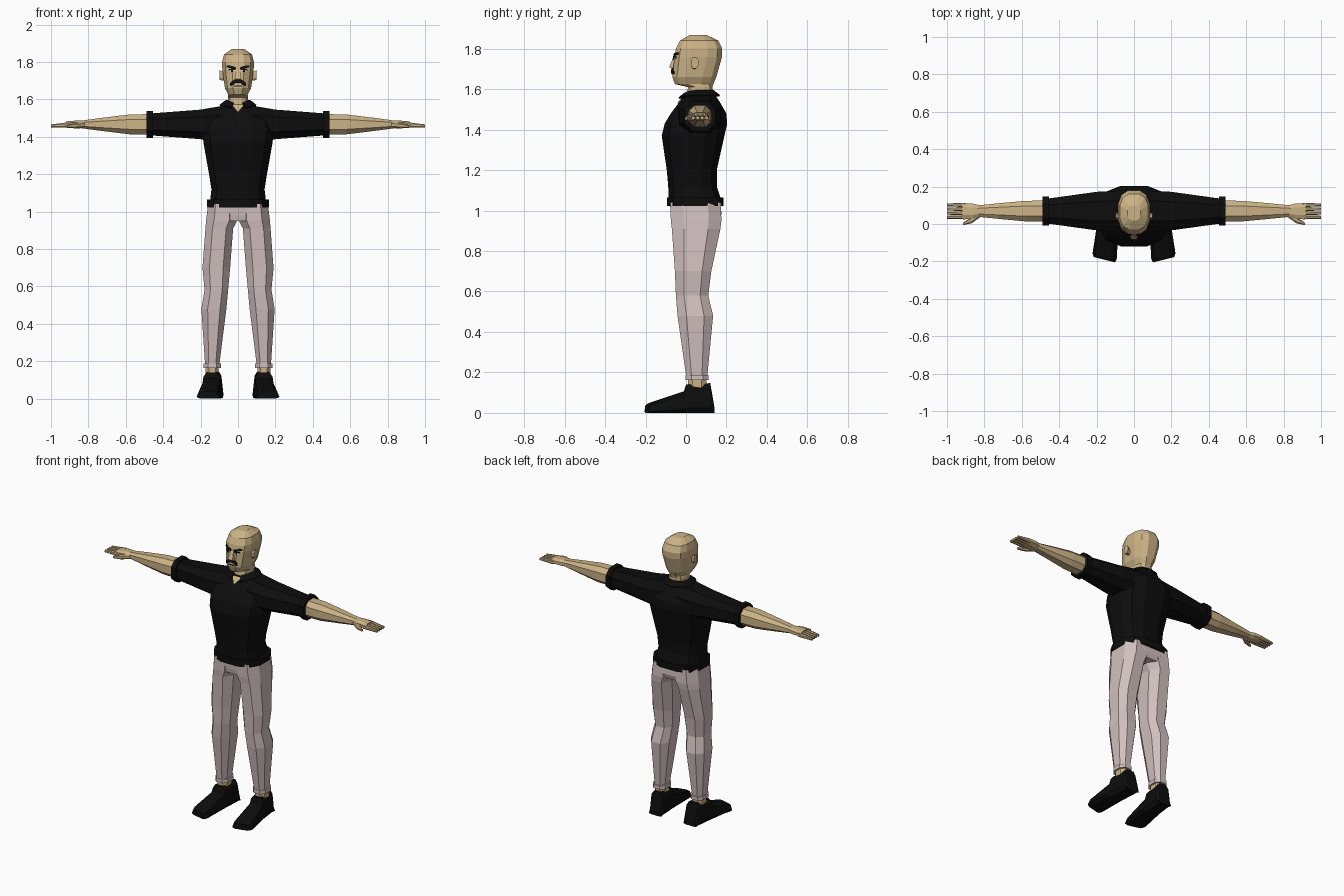
import bpy, bmesh, math
from mathutils import Vector
from mathutils.bvhtree import BVHTree

default_cube = bpy.data.objects.get("Cube")
if default_cube:
    bpy.data.objects.remove(default_cube, do_unlink=True)


def material(name, red, green, blue):
    mat = bpy.data.materials.new(name)
    mat.use_nodes = True
    colour = (red, green, blue, 1)
    mat.diffuse_color = colour
    mat.node_tree.nodes["Principled BSDF"].inputs["Base Color"].default_value = colour
    return mat


SKIN = material("tan skin", .6, .45, .24)
BLACK = material("black cloth", .004, .004, .004)
HAIR = material("dark hair", .006, .005, .005)
TROUSER = material("pale pink grey cloth", .64, .53, .52)
WHITE = material("eye white", .75, .72, .66)


def finish(name, mesh_builder, mat, mirror, thickness=0):
    """Turn a bmesh into an object, optionally thickened and mirrored across x."""
    bmesh.ops.recalc_face_normals(mesh_builder, faces=mesh_builder.faces)
    mesh = bpy.data.meshes.new(name)
    mesh_builder.to_mesh(mesh)
    mesh_builder.free()
    mesh.materials.append(mat)
    part = bpy.data.objects.new(name, mesh)
    bpy.context.collection.objects.link(part)
    if thickness:
        solidify = part.modifiers.new("thickness", "SOLIDIFY")
        solidify.thickness = thickness
        solidify.offset = 0
    if mirror:
        part.modifiers.new("mirror", "MIRROR")
    return part


def rounded(angle, power, sides):
    """Squared-off circle point whose outermost corners touch the unit square."""
    fit = math.cos(math.pi / sides) ** power
    return [math.copysign(abs(k) ** power, k) / fit
            for k in (math.cos(angle), math.sin(angle))]


def loft(name, axis, rings, mat, sides=8, power=.8, mirror=True, taper=0):
    """Skin rings of (distance, u centre, u radius, v centre, v radius) along an axis."""
    builder = bmesh.new()
    loops = []
    for distance, u_centre, u_radius, v_centre, v_radius in rings:
        loop = []
        for side in range(sides):
            c, s = rounded(math.tau * (side + .5) / sides, power, sides)
            u = u_centre + u_radius * c * (1 - taper * (s + 1) / 2)
            v = v_centre + v_radius * s
            place = {"X": (distance, u, v), "Y": (u, distance, v), "Z": (u, v, distance)}
            loop.append(builder.verts.new(place[axis]))
        loops.append(loop)
    for lower, upper in zip(loops, loops[1:]):
        for side in range(sides):
            builder.faces.new((lower[side - 1], lower[side], upper[side], upper[side - 1]))
    builder.faces.new(loops[0])
    builder.faces.new(loops[-1])
    return finish(name, builder, mat, mirror)


def body(name, rows, mat, sides=12, power=.74):
    """Upright centred part from rows of (height, half width, front, back)."""
    rings = [(z, 0, half, (front + back) / 2, (back - front) / 2)
             for z, half, front, back in rows]
    return loft(name, "Z", rings, mat, sides, power, False)


def arm(name, rows, mat):
    """Part of the outstretched arm from rows of (x, depth radius, height radius)."""
    rings = [(x, .069, depth, 1.466, height) for x, depth, height in rows]
    loft(name, "X", rings, mat)


def band(name, ends, section, mat):
    """Short upright tube with one cross-section."""
    loft(name, "Z", [(end, *section) for end in ends], mat)


# Head and neck
head = body("head", [
    (1.54, .05, 0, .13), (1.61, .053, .01, .13), (1.625, .052, -.055, .135),
    (1.66, .07, -.067, .15), (1.76, .084, -.057, .178), (1.8, .085, -.05, .179),
    (1.84, .075, -.03, .16), (1.868, .035, .02, .1)], SKIN)
body("nose", [(1.702, .016, -.07, -.03), (1.71, .018, -.084, -.03),
              (1.765, .008, -.058, -.03)], SKIN, 4, 1)
loft("ear", "X", [(.07, .04, .012, 1.72, .02), (.1, .043, .018, 1.73, .027)], SKIN)

# Shirt body with a hem band
torso = body("shirt_body", [
    (1.05, .15, -.085, .175), (1.12, .142, -.088, .152), (1.2, .155, -.095, .152),
    (1.37, .185, -.12, .19), (1.43, .19, -.105, .204), (1.48, .18, -.075, .199),
    (1.54, .13, -.03, .165), (1.575, .08, 0, .142)], BLACK)
body("shirt_hem", [(z, .166, -.094, .186) for z in (1.022, 1.065)], BLACK)

# Sleeves, cuffs and forearms
arm("sleeve", [(.06, .11, .103), (.2, .103, .079), (.46, .067, .059)], BLACK)
arm("sleeve_cuff", [(x, .077, .072) for x in (.455, .488)], BLACK)
arm("forearm", [(.47, .056, .055), (.58, .055, .053), (.72, .042, .036), (.84, .03, .02)], SKIN)

# Hands
arm("palm", [(.82, .03, .02), (.86, .04, .021), (.92, .043, .016)], SKIN)
for index, finger in enumerate(("index", "middle", "ring", "little")):
    y = .036 + .022 * index
    loft(finger + "_finger", "X", [(.9, y, .011, 1.464, .014), (1, y, .008, 1.458, .008)], SKIN)
loft("thumb", "X", [(.82, .055, .018, 1.464, .016), (.87, .02, .017, 1.459, .014),
                    (.915, 0, .006, 1.455, .008)], SKIN)

# Trousers: a shared seat and mirrored legs
body("trouser_seat", [(.95, .1, -.068, .165), (.98, .158, -.074, .175),
                      (1.04, .155, -.08, .172)], TROUSER)
loft("trouser_leg", "Z", [
    (1.04, .08, .08, .047, .125), (.95, .088, .083, .05, .125), (.91, .1, .074, .05, .12),
    (.7, .116, .074, .035, .09), (.58, .116, .063, .03, .08), (.48, .129, .067, .046, .088),
    (.18, .138, .038, .053, .052)], TROUSER)
band("trouser_cuff", (.163, .187), (.138, .047, .055, .057), TROUSER)
band("ankle", (.12, .17), (.138, .035, .055, .046), SKIN)

# Shoes: low toe, tall heel, leaning outwards with a swept toe edge
shoe_rings = [(y, .14 - .09 * y, half, top / 2, top / 2) for y, half, top in (
    (-.208, .06, .04), (-.19, .068, .05), (-.01, .061, .107), (0, .06, .14),
    (.12, .054, .147), (.14, .05, .03))]
shoe = loft("shoe", "Y", shoe_rings, BLACK, power=.45, taper=.3)
for vertex in shoe.data.vertices:
    if vertex.co.y < -.15:
        vertex.co.y += max(0, vertex.co.x - .09) / 4


def strip(name, pairs, mat, mirror, thickness):
    """Thin sheet running through pairs of edge points."""
    builder = bmesh.new()
    edges = [[builder.verts.new(point) for point in pair] for pair in pairs]
    for (a, b), (c, d) in zip(edges, edges[1:]):
        builder.faces.new((a, b, d, c))
    finish(name, builder, mat, mirror, thickness)


def surface(part):
    builder = bmesh.new()
    builder.from_mesh(part.data)
    tree = BVHTree.FromBMesh(builder)
    builder.free()
    return tree


def plate(name, base, columns, mat, thickness=.006, lift=.003):
    """Mirrored strip of (x, top, bottom) columns laid on the front of a base surface."""
    def on_front(x, z):
        hit = base.ray_cast(Vector((x, -1, z)), Vector((0, 1, 0)))[0]
        return hit - Vector((0, lift, 0))
    pairs = [(on_front(x, top), on_front(x, bottom)) for x, top, bottom in columns]
    strip(name, pairs, mat, True, thickness)


# Face details
face = surface(head)
plate("eyebrow", face, [(.01, 1.77, 1.759), (.03, 1.778, 1.765), (.06, 1.782, 1.772)], HAIR)
plate("eye_white", face, [(.017, 1.757, 1.749), (.03, 1.76, 1.746), (.046, 1.757, 1.75)], WHITE)
plate("eye_lid", face, [(.015, 1.761, 1.755), (.03, 1.764, 1.757), (.05, 1.76, 1.754)],
      HAIR, lift=.004)
plate("pupil", face, [(x, 1.759, 1.746) for x in (.026, .036)], HAIR, lift=.005)
plate("moustache", face, [(0, 1.705, 1.689), (.015, 1.706, 1.687), (.03, 1.698, 1.676),
                          (.04, 1.686, 1.675)], HAIR, .009, .005)
plate("mouth", face, [(x, 1.673, 1.669) for x in (0, .022)], HAIR)

# Open neck of the shirt
plate("open_neck", surface(torso), [(0, 1.57, 1.53), (.032, 1.57, 1.568)], SKIN)

# Collar: a flared band left open at the front, dipping towards its tips
collar_pairs = []
segments = 12
for segment in range(segments + 1):
    angle = math.radians(158) * (2 * segment / segments - 1)
    across, back = math.sin(angle), math.cos(angle)
    dip = .015 * max(0, -back) ** 3
    collar_pairs.append([(radius * across, .068 + radius * back - dip, height - dip)
                         for radius, height in ((.065, 1.592), (.098, 1.567))])
strip("collar", collar_pairs, BLACK, False, .009)
